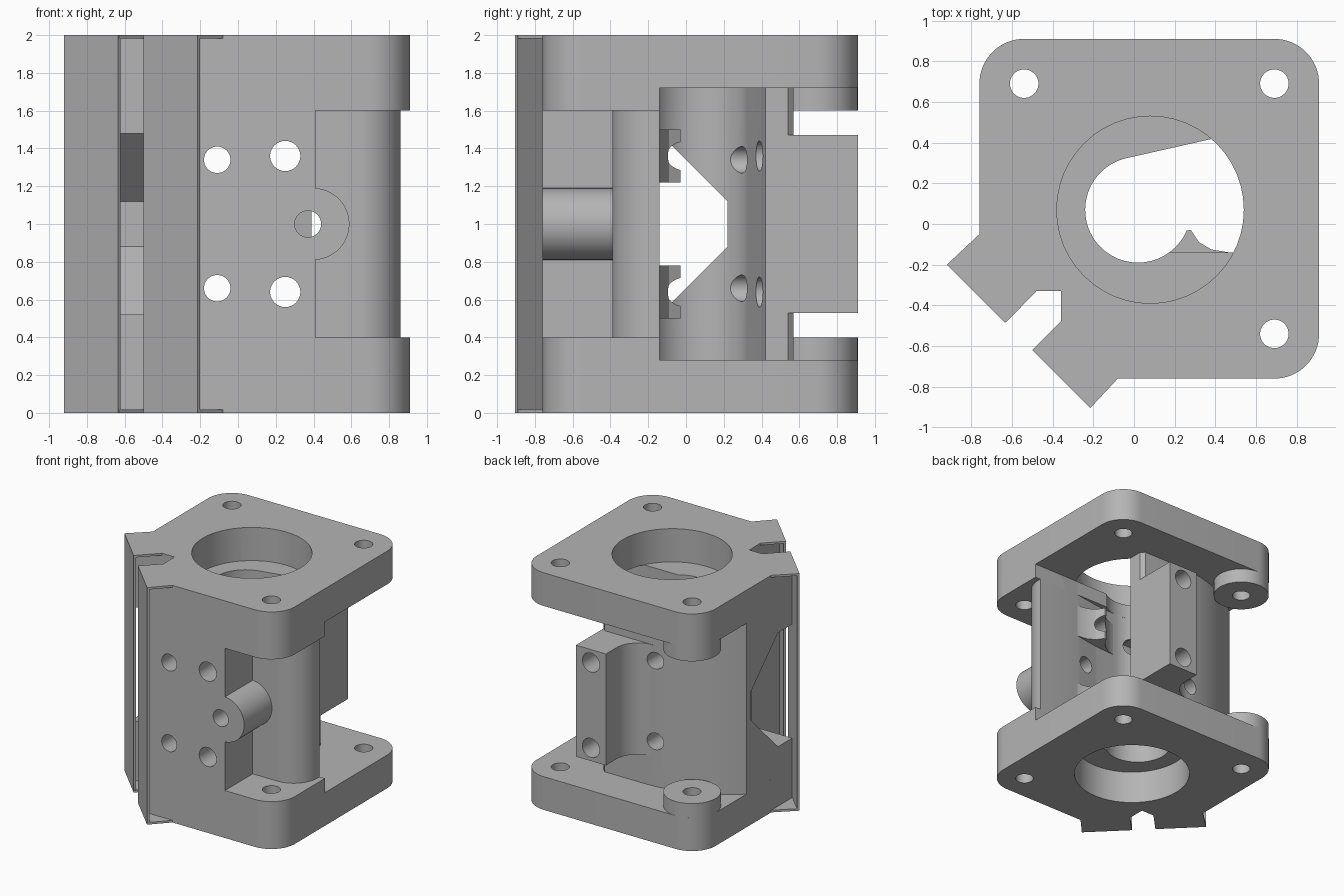
import bpy, bmesh
from math import sin, cos, radians
from mathutils import Matrix, Vector

if "Cube" in bpy.data.objects:
    bpy.data.objects.remove(bpy.data.objects["Cube"], do_unlink=True)

grey = bpy.data.materials.new("plain_grey")
grey.use_nodes = True
GREY = (0.46, 0.46, 0.46, 1)
grey.diffuse_color = GREY
grey.node_tree.nodes["Principled BSDF"].inputs["Base Color"].default_value = GREY


def make(name, bm):
    bmesh.ops.recalc_face_normals(bm, faces=bm.faces)
    mesh = bpy.data.meshes.new(name)
    bm.to_mesh(mesh)
    bm.free()
    mesh.materials.append(grey)
    obj = bpy.data.objects.new(name, mesh)
    bpy.context.collection.objects.link(obj)
    return obj


def arc(cx, cy, r, a0, a1, n=16):
    steps = [radians(a0 + (a1 - a0) * i / n) for i in range(n + 1)]
    return [(cx + r * cos(a), cy + r * sin(a)) for a in steps]


def prism(name, outline, low, high):
    """Extrude a plan outline from low to high."""
    bm = bmesh.new()
    face = bm.faces.new([bm.verts.new((x, y, low)) for x, y in outline])
    top = bmesh.ops.extrude_face_region(bm, geom=[face])["geom"]
    verts = [v for v in top if isinstance(v, bmesh.types.BMVert)]
    bmesh.ops.translate(bm, verts=verts, vec=(0, 0, high - low))
    return make(name, bm)


def rod(name, r, start, end):
    """Cylinder between two points."""
    a, b = Vector(start), Vector(end)
    bm = bmesh.new()
    turn = (b - a).to_track_quat('Z', 'Y').to_matrix().to_4x4()
    bmesh.ops.create_cone(bm, cap_ends=True, segments=48, radius1=r, radius2=r,
                          depth=(b - a).length,
                          matrix=Matrix.Translation((a + b) / 2) @ turn)
    return make(name, bm)


def cut(obj, cutters):
    """Subtract the cutters and bake the result."""
    for c in cutters:
        mod = obj.modifiers.new("cut", 'BOOLEAN')
        mod.operation, mod.solver, mod.object = 'DIFFERENCE', 'EXACT', c
    bpy.context.view_layer.update()
    graph = bpy.context.evaluated_depsgraph_get()
    baked = bpy.data.meshes.new_from_object(obj.evaluated_get(graph))
    obj.modifiers.clear()
    obj.data = baked


# Shared plan outlines
notch = [(-0.76, -0.33), (-0.36, -0.33), (-0.36, -0.76)]
front_right = arc(0.69, -0.54, 0.22, -90, 0)
back_corners = arc(0.69, 0.69, 0.22, 0, 90) + arc(-0.54, 0.69, 0.22, 90, 180)
flange_plan = notch + front_right + back_corners
step_plan = notch + front_right + [(0.91, -0.14), (-0.76, -0.14)]
cap_plan = [(-0.76, -0.05), (-0.92, -0.2), (-0.63, -0.485), (-0.48, -0.33),
            (-0.36, -0.33), (-0.36, -0.48), (-0.5, -0.62), (-0.215, -0.905),
            (-0.08, -0.76)] + front_right + back_corners

# Body: front wall, clamping finger, open bore and curved back
body_plan = (notch + [(0.41, -0.76), (0.41, -0.39)]
             + arc(0.64, -0.17, 0.22, -90, 0)
             + [(0.86, -0.14), (0.47, -0.14), (0.25, -0.175)]
             + arc(0.02, 0.07, 0.26, 275, 104, 32)
             + [(0.39, 0.42), (0.39, 0.54), (0.36, 0.57)]
             + arc(0, -0.57, 1.14, 90, 131.8))
body = prism("body", body_plan, 0.28, 1.72)

# Screw block on the back, with a filleted root
block_plan = [(0.39, 0.5), (0.39, 0.91), (0.11, 0.91)] \
    + arc(-0.09, 0.77, 0.2, 0, -90) + [(-0.09, 0.5)]
block = prism("screw_block", block_plan, 0.53, 1.47)

# Round boss on the front and pads inside the bore
boss = rod("front_boss", 0.19, (0.4, -0.76, 1), (0.4, -0.3, 1))
pad_plan = [(0.05, -0.24), (0.47, -0.24), (0.47, -0.14), (0.38, -0.125),
            (0.32, -0.09), (0.28, -0.03)] + arc(0.02, 0.07, 0.26, -23, -80, 10)
pads = [prism("bore_pad", pad_plan, z - 0.14, z + 0.14) for z in (0.64, 1.36)]

# Cutters for the cross holes, boss hole and side wedge
cross = [rod("cutter", r, (x, -1.2, 1 + s * h), (x, 1.2, 1 + s * h))
         for x, r, h in ((0.25, 0.08, 0.36), (-0.11, 0.07, 0.34)) for s in (-1, 1)]
boss_hole = rod("cutter", 0.07, (0.37, -1, 1), (0.37, 0, 1))
wedge = prism("cutter", [(-0.36, -0.48), (-0.14, -0.48), (0.22, -0.12),
                         (0.22, 0.12), (-0.14, 0.48), (-0.36, 0.48)], -1.2, -0.1)
# Turn the wedge so its profile lies in y-z and it runs along x
wedge.data.transform(Matrix(((0, 0, 1, 0), (1, 0, 0, 0), (0, 1, 0, 1), (0, 0, 0, 1))))
cut(body, cross + [boss_hole, wedge])
cut(block, cross)
cut(boss, [boss_hole])
for pad in pads:
    cut(pad, cross)

# Cutters for the flanges
bolts = [rod("cutter", 0.07, (x, y, -1), (x, y, 3))
         for x, y in ((-0.54, 0.69), (0.69, 0.69), (0.69, -0.54))]
wide_bore = rod("cutter", 0.46, (0.08, 0.07, -1), (0.08, 0.07, 3))
bore = rod("cutter", 0.26, (0.02, 0.07, -1), (0.02, 0.07, 3))

# Flanges, bottom and top as mirror images
parts = [body, block, boss] + pads
for side in ("bottom", "top"):
    def span(a, b):
        return (a, b) if side == "bottom" else (2 - b, 2 - a)
    flange = prism(side + "_flange", flange_plan, *span(0, 0.28))
    cap = prism(side + "_cap", cap_plan, *span(0, 0.018))
    step = prism(side + "_step", step_plan, *span(0.28, 0.4))
    lobe = prism(side + "_lobe", arc(-0.54, 0.69, 0.22, 0, 352, 44), *span(0.28, 0.4))
    for piece in (flange, cap):
        cut(piece, bolts + [wide_bore])
    cut(step, bolts + [bore])
    cut(lobe, bolts)
    parts += [flange, cap, step, lobe]

# Thin angled skins either side of the corner slot
for name, x, y in (("left_skin", -0.92, -0.2), ("right_skin", -0.5, -0.62)):
    d, t = 0.285, 0.014
    plan = [(x, y), (x + d, y - d), (x + d + t, y - d + t), (x + t, y + t)]
    parts.append(prism(name, plan, 0, 2))

for c in cross + bolts + [boss_hole, wedge, wide_bore, bore]:
    bpy.data.objects.remove(c, do_unlink=True)

# Smooth the round faces, keep edges sharp
bpy.ops.object.select_all(action='DESELECT')
for p in parts:
    p.select_set(True)
bpy.context.view_layer.objects.active = body
bpy.ops.object.shade_smooth_by_angle(angle=radians(25))
